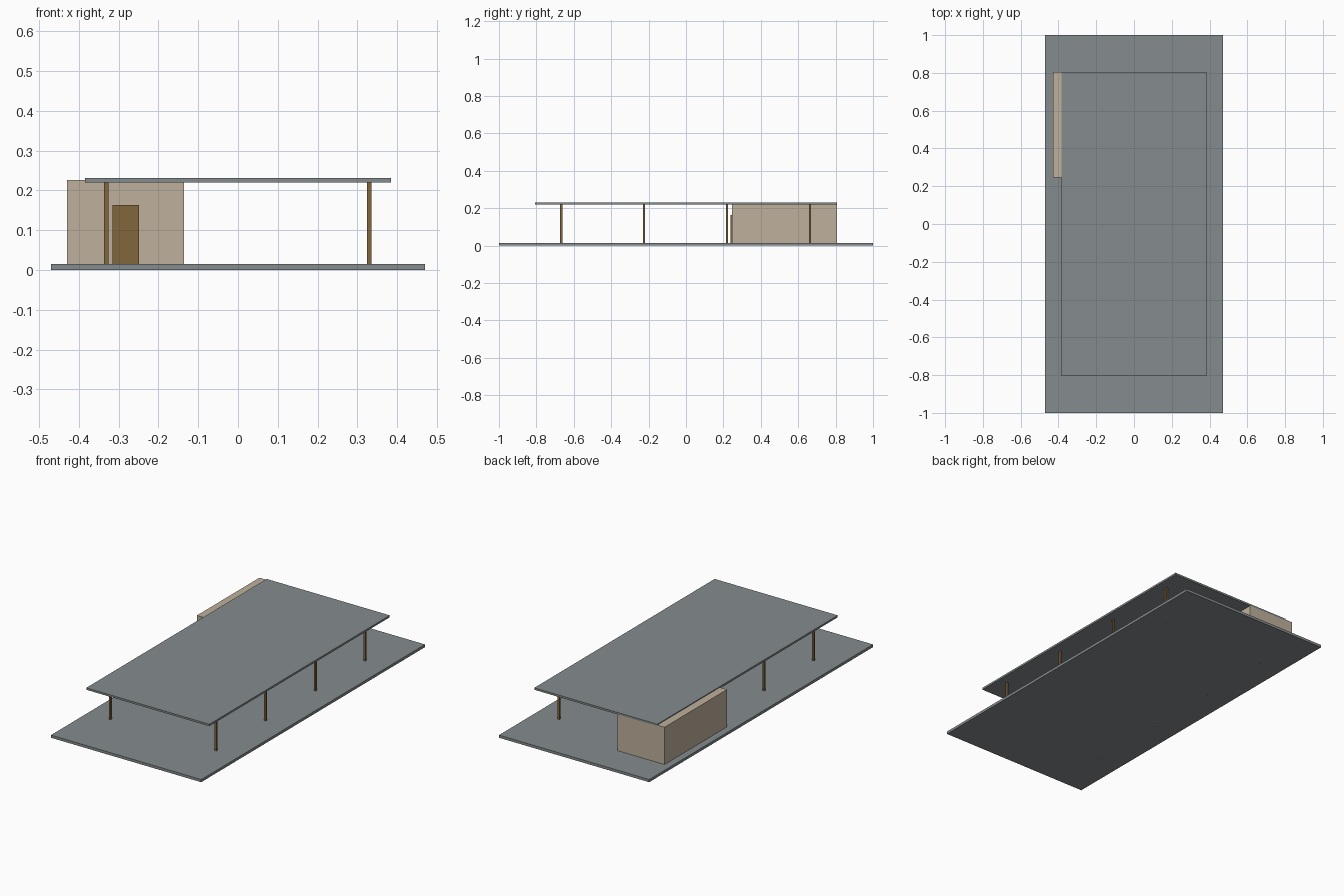
import bpy

if "Cube" in bpy.data.objects:
    bpy.data.objects.remove(bpy.data.objects["Cube"])


def material(name, rgb):
    m = bpy.data.materials.new(name)
    m.diffuse_color = (*rgb, 1.0)
    m.use_nodes = True
    m.node_tree.nodes["Principled BSDF"].inputs["Base Color"].default_value = m.diffuse_color
    return m


GREY = material("concrete grey", (0.235, 0.262, 0.27))
BEIGE = material("warm beige", (0.521, 0.440, 0.332))
BROWN = material("bronze brown", (0.223, 0.133, 0.045))


def box(name, x, y, z, mat):
    """Axis-aligned box from (min, max) ranges."""
    centre = [(r[0] + r[1]) / 2 for r in (x, y, z)]
    size = [r[1] - r[0] for r in (x, y, z)]
    bpy.ops.mesh.primitive_cube_add(size=1, location=centre)
    ob = bpy.context.object
    ob.name = name
    ob.scale = size
    bpy.ops.object.transform_apply(location=False, rotation=False, scale=True)
    ob.data.materials.append(mat)
    return ob


# Floor and roof slabs
box("floor_slab", (-0.47, 0.47), (-1, 1), (0, 0.015), GREY)
box("roof_slab", (-0.385, 0.385), (-0.806, 0.806), (0.22, 0.231), GREY)

# Two rows of slim columns
for side, sx in (("left", -0.331), ("right", 0.33)):
    for i in range(4):
        cy = -0.667 + i * 0.4435
        box(f"{side}_column_{i + 1}", (sx - 0.0055, sx + 0.0055),
            (cy - 0.0055, cy + 0.0055), (0, 0.221), BROWN)

# Enclosed room under the back left corner, with its door
box("room", (-0.43, -0.136), (0.247, 0.806), (0.015, 0.226), BEIGE)
box("door", (-0.315, -0.249), (0.239, 0.248), (0.015, 0.163), BROWN)
